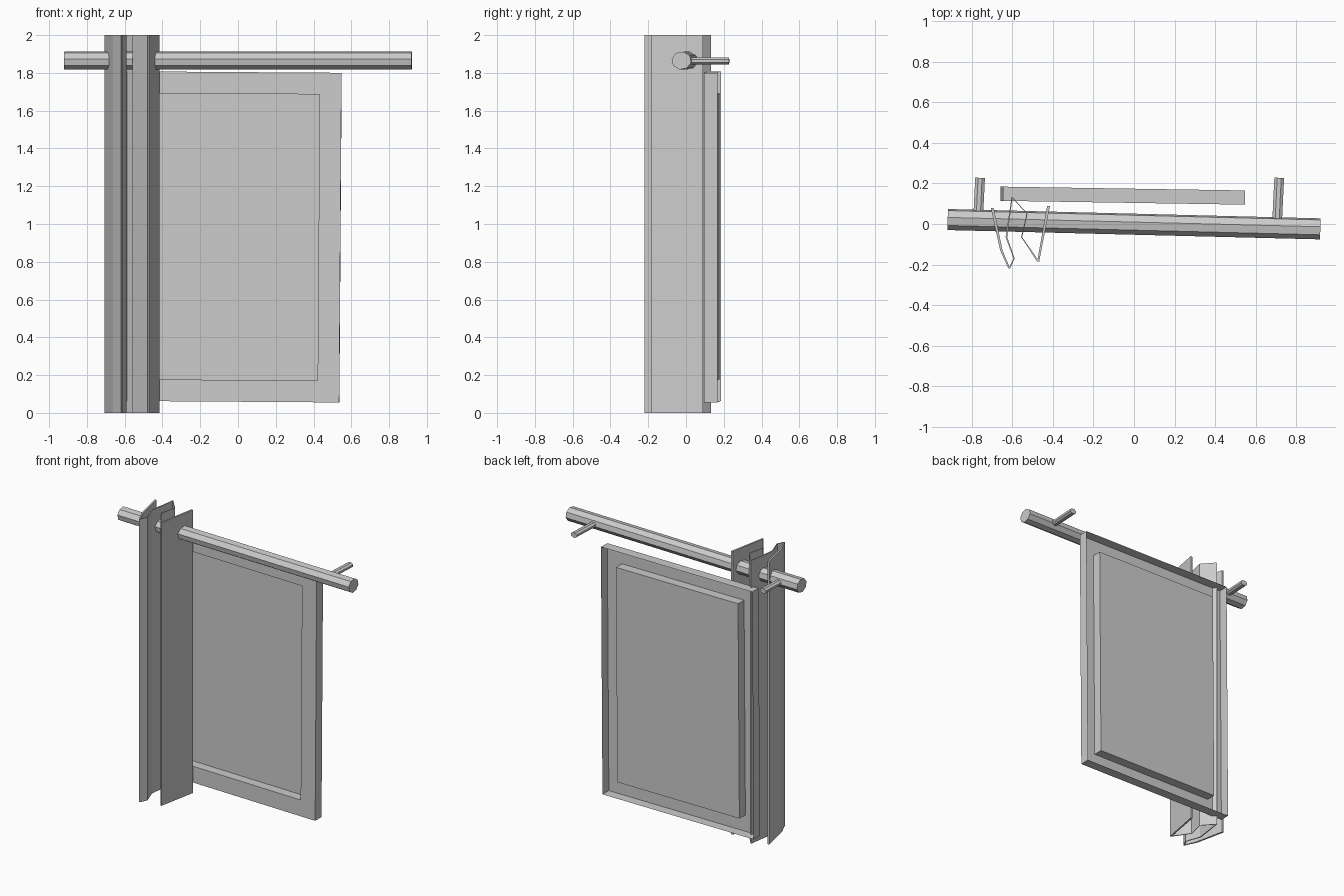
import bpy, bmesh, math
from mathutils import Vector, Euler

if "Cube" in bpy.data.objects:
    bpy.data.objects.remove(bpy.data.objects["Cube"])


def finish(name, bm, fix_normals=True):
    if fix_normals:
        bmesh.ops.recalc_face_normals(bm, faces=bm.faces)
    me = bpy.data.meshes.new(name)
    bm.to_mesh(me)
    bm.free()
    ob = bpy.data.objects.new(name, me)
    bpy.context.collection.objects.link(ob)
    return ob


def bar(name, a, b, r_side, r_up, sides, turn):
    """Low-poly bar from a to b with an oval section."""
    a, b = Vector(a), Vector(b)
    side = (b - a).cross(Vector((0, 0, 1))).normalized()
    up = Vector((0, 0, 1))
    bm = bmesh.new()
    rings = []
    for p in (a, b):
        rings.append([bm.verts.new(p + side * r_side * math.cos(t) + up * r_up * math.sin(t))
                      for t in (turn + 2 * math.pi * i / sides for i in range(sides))])
    for i in range(sides):
        j = (i + 1) % sides
        bm.faces.new((rings[0][i], rings[0][j], rings[1][j], rings[1][i]))
    for ring in rings:
        bm.faces.new(ring)
    return finish(name, bm)


# Curtain rod and its two wall brackets
bar("curtain_rod", (-0.92, 0.022, 1.865), (0.92, -0.024, 1.865), 0.053, 0.048, 8, 0.2)
for label, x in (("left", -0.77), ("right", 0.707)):
    bar(label + "_bracket", (x, 0.02, 1.863), (x + 0.01, 0.228, 1.863), 0.026, 0.019, 8, math.pi / 8)

# Pleated curtain: section points as x, y, cloth width in x
pleats = [(-0.700, 0.080, 0.014), (-0.655, -0.130, 0.012), (-0.616, -0.220, 0.008),
          (-0.592, -0.170, 0.006), (-0.630, -0.065, 0.008), (-0.602, 0.133, 0.005),
          (-0.528, 0.050, 0.005), (-0.555, -0.065, 0.005), (-0.473, -0.185, 0.010),
          (-0.422, 0.090, 0.014)]
bm = bmesh.new()
rows = []
for z in (0, 2):
    rows.append([[bm.verts.new((x + s * w / 2, y, z)) for x, y, w in pleats] for s in (-1, 1)])
(bl, br), (tl, tr) = rows
for i in range(len(pleats) - 1):
    for q in ((bl, tl), (br, tr), (bl, br), (tl, tr)):
        bm.faces.new((q[0][i], q[0][i + 1], q[1][i + 1], q[1][i]))
for i in (0, -1):
    bm.faces.new((bl[i], br[i], tr[i], tl[i]))
finish("curtain", bm)

# Window frame: pressed sheet, open at the back, with a recessed pane
bm = bmesh.new()


def rect(w, h, y):
    return [bm.verts.new((sx * w / 2, y, sz * h / 2)) for sx, sz in ((-1, -1), (1, -1), (1, 1), (-1, 1))]


loops = [rect(1.195, 1.745, 0.035), rect(1.195, 1.745, -0.035),
         rect(0.965, 1.515, -0.035), rect(0.965, 1.515, 0.031)]
for a, b in zip(loops, loops[1:]):
    for i in range(4):
        j = (i + 1) % 4
        bm.faces.new((a[i], a[j], b[j], b[i]))
bm.faces.new(loops[-1])
frame = finish("window_frame", bm, False)
frame.location = (-0.055, 0.14, 0.932)
frame.rotation_euler = Euler((0, math.radians(0.4), math.radians(-0.9)))
